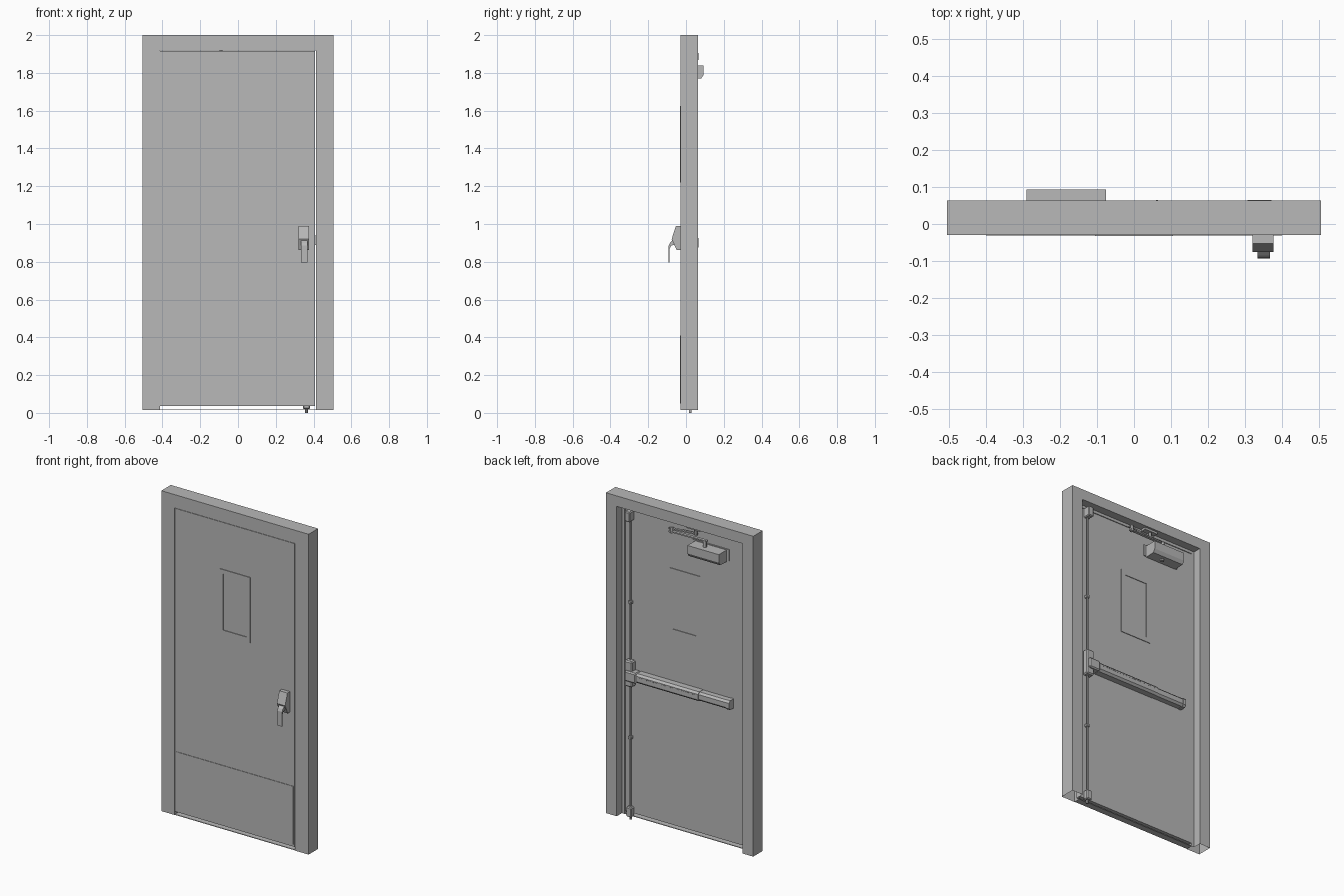
import bpy, bmesh, math
from mathutils import Vector

if "Cube" in bpy.data.objects:
    bpy.data.objects.remove(bpy.data.objects["Cube"])

grey = bpy.data.materials.new("painted_grey_metal")
grey.diffuse_color = (0.48, 0.48, 0.48, 1)
grey.use_nodes = True
grey.node_tree.nodes["Principled BSDF"].inputs["Base Color"].default_value = grey.diffuse_color


def finish(name, bm, smooth=False):
    bmesh.ops.recalc_face_normals(bm, faces=bm.faces)
    me = bpy.data.meshes.new(name)
    bm.to_mesh(me)
    bm.free()
    me.materials.append(grey)
    ob = bpy.data.objects.new(name, me)
    bpy.context.collection.objects.link(ob)
    if smooth:
        bpy.ops.object.select_all(action='DESELECT')
        ob.select_set(True)
        bpy.context.view_layer.objects.active = ob
        bpy.ops.object.shade_smooth_by_angle()
    return ob


def box(name, x, y, z, bevel=0):
    bm = bmesh.new()
    bmesh.ops.create_cube(bm, size=1)
    for v in bm.verts:
        v.co = [lo + (c + 0.5) * (hi - lo) for c, (lo, hi) in zip(v.co, (x, y, z))]
    if bevel:
        bmesh.ops.bevel(bm, geom=bm.edges[:], offset=bevel, segments=1, affect='EDGES')
    return finish(name, bm)


def profile_x(name, pts, x0, x1):
    """Extrude a (y, z) outline along x."""
    bm = bmesh.new()
    f = bm.faces.new([bm.verts.new((x0, y, z)) for y, z in pts])
    ext = bmesh.ops.extrude_face_region(bm, geom=[f])
    bmesh.ops.translate(bm, vec=(x1 - x0, 0, 0),
                        verts=[g for g in ext['geom'] if isinstance(g, bmesh.types.BMVert)])
    return finish(name, bm)


def rod(name, a, b, r, sides=12):
    a, b = Vector(a), Vector(b)
    bm = bmesh.new()
    bmesh.ops.create_cone(bm, cap_ends=True, segments=sides, radius1=r, radius2=r, depth=(b - a).length)
    q = (b - a).to_track_quat('Z', 'Y')
    for v in bm.verts:
        v.co = q @ v.co + (a + b) / 2
    return finish(name, bm, True)


def bar(name, a, b, width, thick):
    """Flat link between two points, lying level."""
    a, b = Vector(a), Vector(b)
    d = b - a
    side = Vector((-d.y, d.x, 0)).normalized() * width / 2
    up = Vector((0, 0, thick / 2))
    bm = bmesh.new()
    rings = [[bm.verts.new(p + s * side + t * up) for s, t in ((-1, -1), (1, -1), (1, 1), (-1, 1))]
             for p in (a, b)]
    for i in range(4):
        j = (i + 1) % 4
        bm.faces.new((rings[0][i], rings[0][j], rings[1][j], rings[1][i]))
    bm.faces.new(rings[0])
    bm.faces.new(rings[1])
    return finish(name, bm)


# door frame: stepped section swept up, across and down, hollow at the feet
section = [(0.505, 2.0, -0.03), (0.505, 2.0, 0.063), (0.431, 1.935, 0.063),
           (0.431, 1.935, 0.012), (0.413, 1.918, 0.012), (0.413, 1.918, -0.03)]
bm = bmesh.new()
paths = [[bm.verts.new(p) for p in ((-w, y, 0.015), (-w, y, h), (w, y, h), (w, y, 0.015))]
         for w, h, y in section]
for i, p in enumerate(paths):
    q = paths[(i + 1) % len(paths)]
    for k in range(3):
        bm.faces.new((p[k], p[k + 1], q[k + 1], q[k]))
finish("door_frame", bm)
box("sill", (-0.413, 0.413), (-0.028, 0.012), (0.015, 0.019))

# door leaf and kick plate
FRONT, BACK = -0.028, 0.011
box("door_leaf", (-0.412, 0.408), (FRONT, BACK), (0.036, 1.915))
box("kick_plate", (-0.4, 0.4), (-0.031, FRONT), (0.05, 0.41))
box("edge_latch", (0.405, 0.415), (-0.02, 0.005), (0.89, 0.94))

# window trim on both faces
for face, y in (("front", (-0.032, FRONT)), ("back", (BACK, 0.015))):
    for s in (-1, 1):
        xs = sorted((s * 0.08, s * 0.105))
        box(face + "_window_stile", xs, y, (1.22, 1.625))
    for zs in ((1.22, 1.25), (1.597, 1.625)):
        box(face + "_window_rail", (-0.08, 0.08), y, zs)

# outside lever handle
profile_x("handle_housing", [(FRONT, 0.99), (-0.053, 0.99), (-0.076, 0.92),
                             (-0.05, 0.863), (FRONT, 0.863)], 0.32, 0.376)
profile_x("handle_lever", [(-0.06, 0.918), (-0.073, 0.912), (-0.085, 0.9), (-0.092, 0.885),
                           (-0.093, 0.795), (-0.087, 0.795), (-0.086, 0.872),
                           (-0.078, 0.885), (-0.06, 0.892)], 0.333, 0.367)

# vertical rods, guides and latch cases
RX, RY = 0.363, 0.025
rod("vertical_rod", (RX, RY, 0.03), (RX, RY, 1.89), 0.005)
rod("floor_bolt", (RX, 0.022, 0), (RX, 0.022, 0.04), 0.007)
for z in (0.507, 1.345):
    box("rod_guide", (RX - 0.011, RX + 0.011), (BACK, 0.034), (z - 0.009, z + 0.009), 0.003)
box("top_latch_case", (RX - 0.018, RX + 0.018), (BACK, 0.06), (1.855, 1.917), 0.005)
box("bottom_latch_case", (RX - 0.018, RX + 0.018), (BACK, 0.045), (0.02, 0.08), 0.005)

# push bar
box("center_case", (0.335, 0.388), (BACK, 0.052), (0.83, 0.99), 0.007)
box("center_case_cover", (0.3, 0.378), (BACK, 0.065), (0.868, 0.932), 0.007)


def rail(depth, half):
    c = 0.9
    return [(BACK, c - half), (depth - 0.012, c - half), (depth, c - half + 0.012),
            (depth, c + half - 0.012), (depth - 0.012, c + half), (BACK, c + half)]


profile_x("push_bar_pad", rail(0.061, 0.029), -0.125, 0.3)
profile_x("push_bar_rail", rail(0.056, 0.027), -0.315, -0.125)
profile_x("push_bar_end_cap", rail(0.058, 0.029), -0.335, -0.315)
# small grip ribs along the pad
for i in range(26):
    x = 0.275 - i * 0.015
    box("pad_rib", (x - 0.004, x + 0.004), (0.06, 0.0625), (0.908, 0.912))

# door closer
box("closer_plate", (-0.305, -0.06), (BACK, 0.017), (1.775, 1.845))
profile_x("closer_body", [(0.017, 1.84), (0.093, 1.84), (0.093, 1.79), (0.08, 1.77),
                          (0.017, 1.767)], -0.29, -0.075)
rod("closer_spindle", (-0.165, 0.05, 1.835), (-0.165, 0.05, 1.882), 0.012)
rod("closer_lower_spindle", (-0.165, 0.05, 1.76), (-0.165, 0.05, 1.77), 0.012)
bar("closer_main_arm", (-0.18, 0.048, 1.877), (0.075, 0.054, 1.877), 0.018, 0.008)
bar("closer_forearm", (0.08, 0.053, 1.893), (-0.1, 0.03, 1.893), 0.014, 0.008)
rod("arm_elbow", (0.062, 0.054, 1.868), (0.062, 0.054, 1.904), 0.011)
rod("shoe_pivot", (-0.09, 0.033, 1.885), (-0.09, 0.033, 1.93), 0.009)
box("arm_shoe", (-0.13, -0.04), (0.018, 0.05), (1.922, 1.935))
